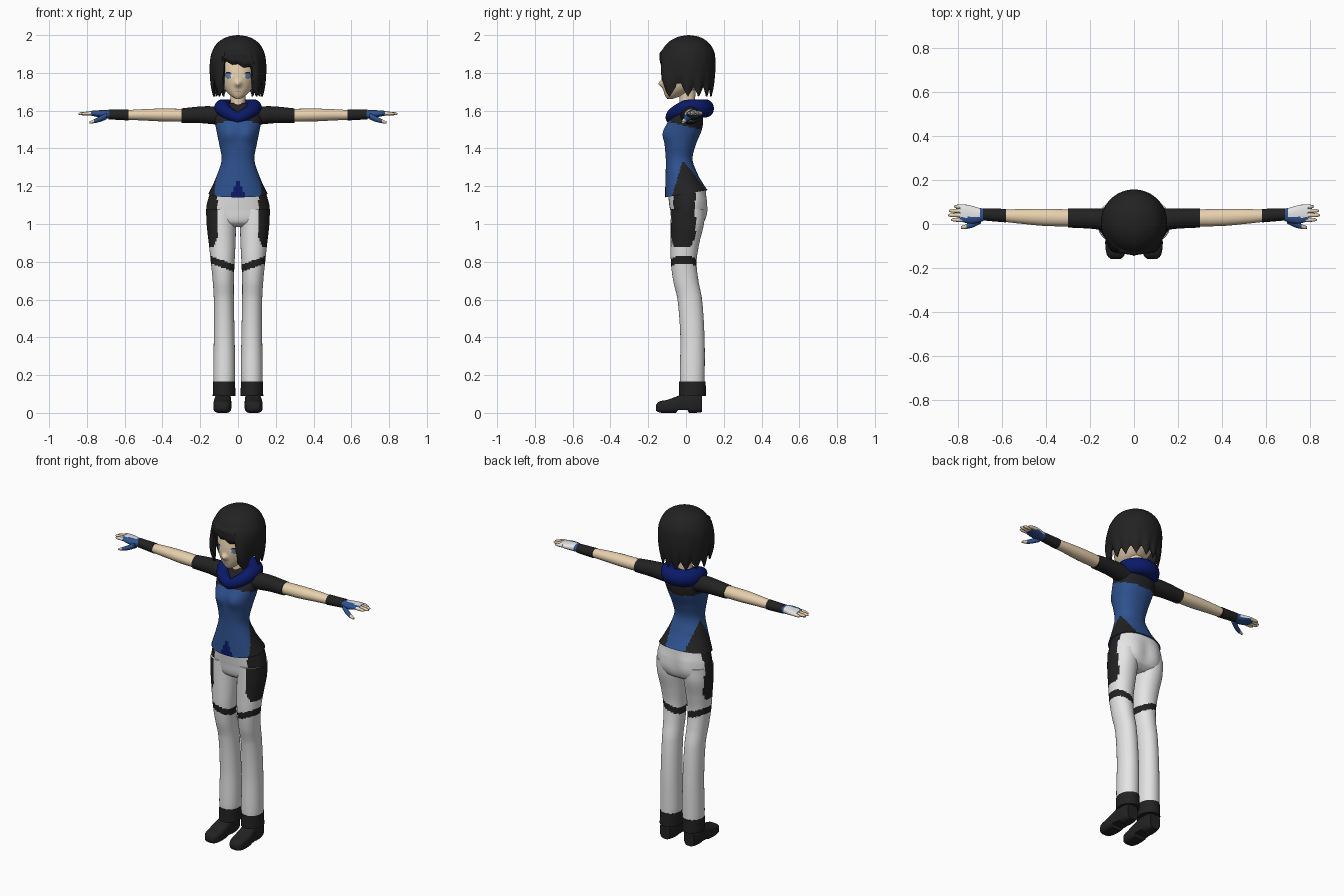
import bpy
import bmesh
from math import sin, cos, pi, exp, atan2, ceil, copysign, degrees
from mathutils import Vector

cube = bpy.data.objects.get("Cube")
if cube:
    bpy.data.objects.remove(cube)

COLOURS = {
    "black_cloth": (.016, .016, .016), "shirt_blue": (.028, .085, .28),
    "hood_navy": (.003, .010, .14), "trouser_white": (.78, .78, .78),
    "skin": (.80, .63, .42), "iris_blue": (.13, .22, .36), "lip": (.60, .36, .25),
}
MATS = {}
for key, rgb in COLOURS.items():
    mat = bpy.data.materials.new(key)
    mat.use_nodes = True
    mat.diffuse_color = (*rgb, 1)
    shader = mat.node_tree.nodes["Principled BSDF"]
    shader.inputs["Base Color"].default_value = (*rgb, 1)
    shader.inputs["Roughness"].default_value = .8
    MATS[key] = mat


def smooth_ring(rings, t):
    """Smoothly interpolate the ring values at station t."""
    def slope(i, k):
        lo, hi = rings[max(i - 1, 0)], rings[min(i + 1, len(rings) - 1)]
        return (hi[k] - lo[k]) / (hi[0] - lo[0])
    i = max(j for j in range(len(rings) - 1) if rings[j][0] <= t or j == 0)
    a, b = rings[i], rings[i + 1]
    h = b[0] - a[0]
    s = (t - a[0]) / h
    return [(1 + 2 * s) * (1 - s) ** 2 * a[k] + s * s * (3 - 2 * s) * b[k]
            + h * s * (1 - s) * ((1 - s) * slope(i, k) - s * slope(i + 1, k))
            for k in range(1, len(a))]


def build(name, rows, paint, close=False, caps=(True, True), mirror=False):
    """Skin rows of points, then colour each face by the paint rule."""
    bm = bmesh.new()
    rows = [[bm.verts.new(p) for p in row] for row in rows]
    n = len(rows[0])
    pairs = list(zip(rows, rows[1:])) + ([(rows[-1], rows[0])] if close else [])
    for lower, upper in pairs:
        for i in range(n):
            j = (i + 1) % n
            bm.faces.new((lower[i], lower[j], upper[j], upper[i]))
    if not close:
        for row, wanted in zip((rows[0], rows[-1]), caps):
            if wanted:
                bm.faces.new(row)
    bmesh.ops.recalc_face_normals(bm, faces=bm.faces)
    used = []
    for f in bm.faces:
        f.normal_update()
        key = paint if isinstance(paint, str) else paint(f.calc_center_median(), f.normal)
        if key not in used:
            used.append(key)
        f.material_index = used.index(key)
    me = bpy.data.meshes.new(name)
    bm.to_mesh(me)
    bm.free()
    for key in used:
        me.materials.append(MATS[key])
    me.shade_smooth()
    me.set_sharp_from_angle(angle=.9)
    ob = bpy.data.objects.new(name, me)
    bpy.context.scene.collection.objects.link(ob)
    if mirror:
        ob.modifiers.new("Mirror", "MIRROR").use_mirror_merge = False
    return ob


def loft(name, rings, paint, axis="z", n=32, step=.01, p=2, warp=None, **kw):
    """Rings are (station, centre a, centre b, radius a, radius b)."""
    count = max(2, ceil((rings[-1][0] - rings[0][0]) / step))
    rows = []
    for r in range(count + 1):
        t = rings[0][0] + (rings[-1][0] - rings[0][0]) * r / count
        ca, cb, ra, rb = smooth_ring(rings, t)
        row = []
        for i in range(n):
            c, s = cos(2 * pi * i / n), sin(2 * pi * i / n)
            a = ca + ra * copysign(abs(c) ** (2 / p), c)
            b = cb + rb * copysign(abs(s) ** (2 / p), s)
            co = Vector({"x": (t, a, b), "y": (a, t, b), "z": (a, b, t)}[axis])
            if warp:
                warp(co)
            row.append(co)
        rows.append(row)
    return build(name, rows, paint, **kw)


def bump(u, v, size):
    return exp(-(u * u + v * v) / size ** 2)


# Shirt body with bust, tilted hem, shoulder yoke and side panels
def shirt_shape(co):
    if co.y < -.02:
        co.y -= .018 * bump(abs(co.x) - .055, co.z - 1.475, .045)
    co.z += .17 * co.y * min(1, max(0, (1.25 - co.z) / .09))


def shirt_paint(c, n):
    up = c.z - 1.16
    if c.z > 1.52 - .25 * c.y:
        return "black_cloth"
    if c.y < 0 and abs(c.x) < .45 * (1.24 - c.z):
        return "hood_navy"
    if c.z < 1.34 and c.y > -.07 + .3 * up and abs(c.x) > .06 + .15 * up:
        return "black_cloth"
    return "shirt_blue"


loft("shirt", [(1.16, 0, .002, .156, .112), (1.2, 0, -.008, .137, .102),
               (1.26, 0, -.022, .111, .086), (1.34, 0, -.036, .087, .071),
               (1.42, 0, -.03, .099, .082), (1.5, 0, -.013, .115, .097),
               (1.56, 0, .003, .124, .088), (1.61, 0, .015, .10, .062),
               (1.64, 0, .015, .05, .045)],
     shirt_paint, n=88, step=.008, p=2.2, warp=shirt_shape)


# Trousers: hips and legs with outer thigh panels and knee straps
def trouser_paint(c, n):
    x = abs(c.x)
    if abs(c.z - .788 - .36 * (x - .081)) < .019:
        return "black_cloth"
    corner = max(0, .93 - c.z)
    if c.z > .875 and x > .108 + corner * .4 and c.y < .05 - corner * .5:
        return "black_cloth"
    return "trouser_white"


def seat_shape(co):
    if co.y > .03:
        co.y += .014 * bump(abs(co.x) - .07, co.z - 1.07, .06)
    if co.z > 1.1:
        co.z += .17 * co.y


loft("hips", [(.985, 0, .008, .10, .05), (1.01, 0, .01, .155, .082),
              (1.08, 0, .01, .168, .094), (1.17, 0, .005, .147, .1)],
     trouser_paint, n=72, step=.008, p=2.2, warp=seat_shape)
loft("legs", [(.12, .074, .033, .054, .064), (.2, .073, .033, .058, .066),
              (.4, .073, .034, .055, .064), (.6, .075, .02, .053, .065),
              (.7, .078, -.001, .056, .067), (.8, .081, -.012, .063, .068),
              (.9, .084, -.005, .071, .076), (1.0, .088, .007, .078, .088),
              (1.08, .086, .01, .08, .09)],
     trouser_paint, n=48, step=.007, mirror=True, p=2.1)
loft("trouser_cuffs", [(.09, .074, .034, .06, .072), (.167, .073, .034, .058, .07)],
     "black_cloth", mirror=True)


# Shoes with a flat sole and raised arch
def sole_shape(co):
    co.z = max(co.z, .016 if -.045 < co.y < .012 else 0)


loft("shoes", [(-.16, .083, .027, .02, .014), (-.145, .083, .031, .038, .028),
               (-.1, .083, .034, .047, .035), (-.05, .082, .043, .047, .044),
               (0, .08, .053, .044, .053), (.05, .08, .054, .043, .054),
               (.085, .08, .052, .034, .048)],
     "black_cloth", axis="y", p=3.2, warp=sole_shape, mirror=True)

# Arms: sleeve, bare arm, wristband
loft("sleeves", [(.07, .02, 1.568, .05, .045), (.14, .022, 1.576, .049, .047),
                 (.2, .025, 1.578, .046, .044), (.3, .027, 1.574, .043, .038)],
     "black_cloth", axis="x", mirror=True)
loft("arms", [(.27, .027, 1.575, .038, .034), (.4, .03, 1.577, .039, .034),
              (.5, .034, 1.578, .034, .03), (.6, .038, 1.577, .027, .025)],
     "skin", axis="x", mirror=True)
loft("wristbands", [(.58, .038, 1.577, .031, .029), (.685, .043, 1.58, .027, .026)],
     "black_cloth", axis="x", mirror=True)


# Fingerless gloves, thumbs and fingers
def glove_paint(c, n):
    return "trouser_white" if c.x > .7 and c.y > .03 and n.z > -.3 else "shirt_blue"


loft("gloves", [(.67, .043, 1.58, .023, .021), (.71, .04, 1.582, .035, .021),
                (.755, .045, 1.585, .042, .016), (.79, .05, 1.587, .036, .011)],
     glove_paint, axis="x", mirror=True, step=.005, p=2.4)
loft("thumbs", [(.695, .02, 1.572, .018, .018), (.73, 0, 1.556, .015, .015),
                (.76, -.011, 1.545, .011, .011), (.785, -.016, 1.538, .006, .006)],
     lambda c, n: "skin" if c.x > .76 else "shirt_blue",
     axis="x", n=16, step=.005, mirror=True)
for finger, y, tip in (("index", .019, .83), ("middle", .04, .845),
                       ("ring", .06, .84), ("little", .079, .818)):
    loft(finger + "_fingers",
         [(.765, y, 1.586, .01, .01), (tip - .012, y, 1.584, .008, .008),
          (tip, y, 1.583, .003, .003)],
         lambda c, n: "trouser_white" if c.x < .8 and n.z > 0 else "skin",
         axis="x", n=12, step=.006, mirror=True)


# Hood collar: a closed tube, thick behind and dipping to a V in front
def hood_row(a, n=20):
    front = max(0, 1 - abs(a) / 1.3)
    thick = .03 + .016 * min(1, abs(a) / 1.8)
    out = Vector((sin(a), -cos(a), 0))
    mid = Vector((.083 * sin(a), .012 - .09 * cos(a), 1.612 - .05 * front))
    return [mid + out * (thick * cos(2 * pi * i / n))
            + Vector((0, 0, thick * 1.05 * sin(2 * pi * i / n))) for i in range(n)]


build("hood", [hood_row(-pi + 2 * pi * k / 64) for k in range(64)], "hood_navy", close=True)
loft("neck", [(1.56, 0, .012, .05, .05), (1.63, 0, .008, .041, .042),
              (1.74, 0, .008, .04, .042)], "skin")


# Head with nose, painted eyes and mouth
def face_shape(co):
    if co.y < -.05:
        co.y -= .02 * bump(co.x, co.z - 1.742, .017)


def face_paint(c, n):
    if c.y < -.04:
        u, v = (abs(c.x) - .052) / .025, (c.z - 1.787) / .017
        if u * u + v * v < 1:
            if v > .6:
                return "black_cloth"
            return "iris_blue" if abs(u) < .6 else "trouser_white"
        if abs(c.x) < .016 and abs(c.z - 1.701) < .0025:
            return "lip"
    return "skin"


loft("head", [(1.662, 0, -.085, .012, .014), (1.68, 0, -.066, .04, .045),
              (1.72, 0, -.03, .076, .092), (1.78, 0, -.002, .1, .126),
              (1.86, 0, .008, .11, .122), (1.93, 0, .01, .09, .1),
              (1.97, 0, .01, .04, .04)],
     face_paint, n=128, step=.004, warp=face_shape)


# Bobbed hair: a shell whose hem follows fringe, side locks and jagged back
def hair_hem(a, x):
    zig = abs((a / 13) % 2 - 1)
    if a < 29:
        return 1.835 - .25 * x + .012 * zig
    if a < 63:
        return 1.672 + .055 * abs(a - 46) / 17
    if a < 76:
        return 1.745
    return 1.672 + .055 * zig


def hair_shape(co):
    x, y = co.x, co.y - .008
    a = abs(degrees(atan2(x, -y)))
    fall = (1.92 - co.z) / .26
    if fall > 0:
        push = 1 + .12 * bump((a - 38) / 14, (fall - .6) / .5, 1)
        co.x, co.y = x * push, y * push + .008
        co.z = 1.92 - fall * (1.92 - hair_hem(a, x))


hair = loft("hair", [(1.66, 0, .006, .132, .132), (1.72, 0, .006, .144, .144),
                     (1.8, 0, .008, .15, .148), (1.87, 0, .008, .147, .147),
                     (1.92, 0, .01, .134, .136), (1.96, 0, .012, .108, .108),
                     (1.985, 0, .014, .07, .07), (1.996, 0, .015, .036, .036),
                     (2.0, 0, .015, .004, .004)],
            "black_cloth", n=160, step=.005, warp=hair_shape, caps=(False, True))
shell = hair.modifiers.new("Thickness", "SOLIDIFY")
shell.thickness = .01
shell.offset = -1
